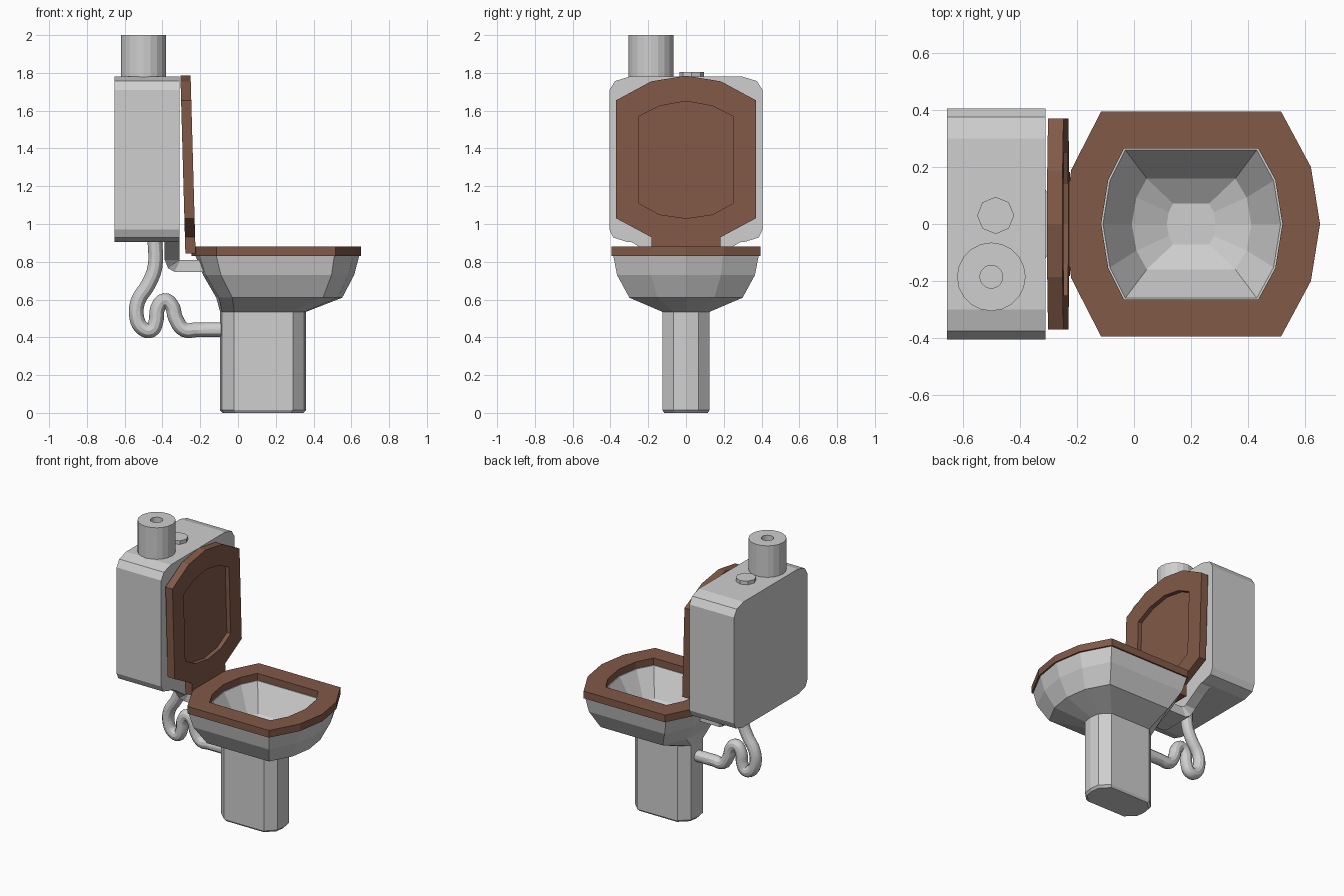
import bpy, bmesh, math

if "Cube" in bpy.data.objects:
    bpy.data.objects.remove(bpy.data.objects["Cube"])


def material(name, rgb):
    m = bpy.data.materials.new(name)
    m.diffuse_color = (*rgb, 1)
    m.use_nodes = True
    m.node_tree.nodes["Principled BSDF"].inputs["Base Color"].default_value = m.diffuse_color
    return m


GREY = material("grey_ceramic", (0.62, 0.62, 0.62))
BROWN = material("brown_wood", (0.22, 0.10, 0.062))


def loft(name, rings, mat, closed=False):
    """Skin a list of equal-length point rings; cap the ends unless closed."""
    bm = bmesh.new()
    vs = [[bm.verts.new(p) for p in r] for r in rings]
    n = len(rings[0])
    pairs = list(zip(vs, vs[1:])) + ([(vs[-1], vs[0])] if closed else [])
    for a, b in pairs:
        for i in range(n):
            j = (i + 1) % n
            bm.faces.new((a[i], a[j], b[j], b[i]))
    if not closed:
        bm.faces.new(vs[0])
        bm.faces.new(vs[-1])
    bmesh.ops.recalc_face_normals(bm, faces=bm.faces)
    me = bpy.data.meshes.new(name)
    bm.to_mesh(me)
    bm.free()
    me.materials.append(mat)
    ob = bpy.data.objects.new(name, me)
    bpy.context.collection.objects.link(ob)
    return ob


def mirrored(half):
    """Close a half outline of (along, across) whose ends lie on the axis."""
    return half + [(a, -b) for a, b in reversed(half[1:-1])]


def flat(half, z):
    return [(x, y, z) for x, y in mirrored(half)]


def circle(cx, cy, r, z, n):
    return [(cx + r * math.cos(2 * math.pi * i / n),
             cy + r * math.sin(2 * math.pi * i / n), z) for i in range(n)]


# Seat ring
outer = [(-.245, 0), (-.22, .19), (-.115, .395), (.515, .395), (.62, .2), (.652, 0)]
hole = [(-.115, 0), (-.09, .155), (-.035, .265), (.435, .265), (.495, .155), (.52, 0)]
loft("seat", [flat(outer, .83), flat(outer, .88), flat(hole, .88), flat(hole, .83)],
     BROWN, closed=True)

# Bowl: outside upward, over the rim, then down the inside
rim = [(-.225, 0), (-.205, .185), (-.115, .385), (.51, .385), (.61, .195), (.642, 0)]
upper = [(-.185, 0), (-.17, .175), (-.09, .365), (.495, .365), (.585, .185), (.615, 0)]
belly = [(-.115, 0), (-.10, .14), (-.03, .30), (.45, .30), (.53, .15), (.552, 0)]
foot = [(-.095, 0), (-.085, .065), (-.02, .125), (.29, .125), (.35, .065), (.36, 0)]
inner = [(.2 + (x - .2) * .98, y * .98) for x, y in hole]
mid = [(.2 + (x - .2) * .66, y * .6) for x, y in hole]
sump = [(.2 + (x - .2) * .27, y * .27) for x, y in hole]
loft("bowl", [flat(foot, .535), flat(belly, .61), flat(upper, .73), flat(rim, .832),
              flat(inner, .832), flat(mid, .66), flat(sump, .60)], GREY)

# Pedestal with a small bottom bevel
base = [(.13 + (x - .13) * .94, y * .92) for x, y in foot]
loft("pedestal", [flat(base, 0), flat(foot, .015), flat(foot, .54)], GREY)

# Tank: rounded profile across y and z
tank_half = [(1.78, 0), (1.78, .30), (1.757, .375), (1.71, .405),
             (.97, .405), (.928, .385), (.905, .31), (.905, 0)]
loft("tank", [[(x, y, z) for z, y in mirrored(tank_half)] for x in (-.655, -.31)], GREY)

# Lid: leaning back, recessed on the side facing the bowl
lid_half = [(1.785, 0), (1.755, .185), (1.655, .37), (1.03, .37),
            (.93, .183), (.845, .183), (.845, 0)]
panel_half = [(1.65, 0), (1.625, .14), (1.57, .25), (1.11, .25),
              (1.05, .14), (1.04, .07), (1.03, 0)]


def lid_ring(half, depth):
    return [(-.305 + (1.785 - z) * .028 + depth, y, z) for z, y in mirrored(half)]


loft("lid", [lid_ring(lid_half, 0), lid_ring(lid_half, .054),
             lid_ring(panel_half, .054), lid_ring(panel_half, .025)], BROWN)

# Neck: funnel below the tank turning forward into the bowl
neck = [(-.39, .905, -.31, .905, .29), (-.388, .87, -.31, .87, .23),
        (-.388, .81, -.31, .81, .14), (-.37, .765, -.31, .81, .12),
        (-.335, .747, -.305, .81, .11), (-.17, .747, -.17, .81, .11)]
loft("neck", [[(xa, -w, za), (xa, w, za), (xb, w, zb), (xb, -w, zb)]
              for xa, za, xb, zb, w in neck], GREY)

# Flush button and upper supply pipe with a bore
loft("button", [circle(-.485, .03, .065, z, 8) for z in (1.77, 1.805)], GREY)
loft("supply_pipe", [circle(-.5, -.185, .12, 1.77, 20), circle(-.5, -.185, .12, 2, 20),
                     circle(-.5, -.185, .04, 2, 20), circle(-.5, -.185, .04, 1.8, 20)],
     GREY)

# Bent drain pipe from tank to pedestal
path = [(-.44, .92), (-.44, .77), (-.475, .68), (-.53, .59), (-.535, .50), (-.505, .447),
        (-.46, .437), (-.435, .48), (-.425, .555), (-.39, .595), (-.352, .57),
        (-.33, .50), (-.285, .44), (-.22, .44), (-.05, .44)]
cu = bpy.data.curves.new("drain_pipe", 'CURVE')
cu.dimensions = '3D'
cu.bevel_depth = .039
cu.bevel_resolution = 4
cu.resolution_u = 4
sp = cu.splines.new('BEZIER')
sp.bezier_points.add(len(path) - 1)
for p, (x, z) in zip(sp.bezier_points, path):
    p.co = (x, 0, z)
    p.handle_left_type = p.handle_right_type = 'AUTO'
cu.materials.append(GREY)
pipe = bpy.data.objects.new("drain_pipe", cu)
bpy.context.collection.objects.link(pipe)
bpy.context.view_layer.objects.active = pipe
pipe.select_set(True)
bpy.ops.object.convert(target='MESH')
bpy.ops.object.shade_smooth_by_angle()
